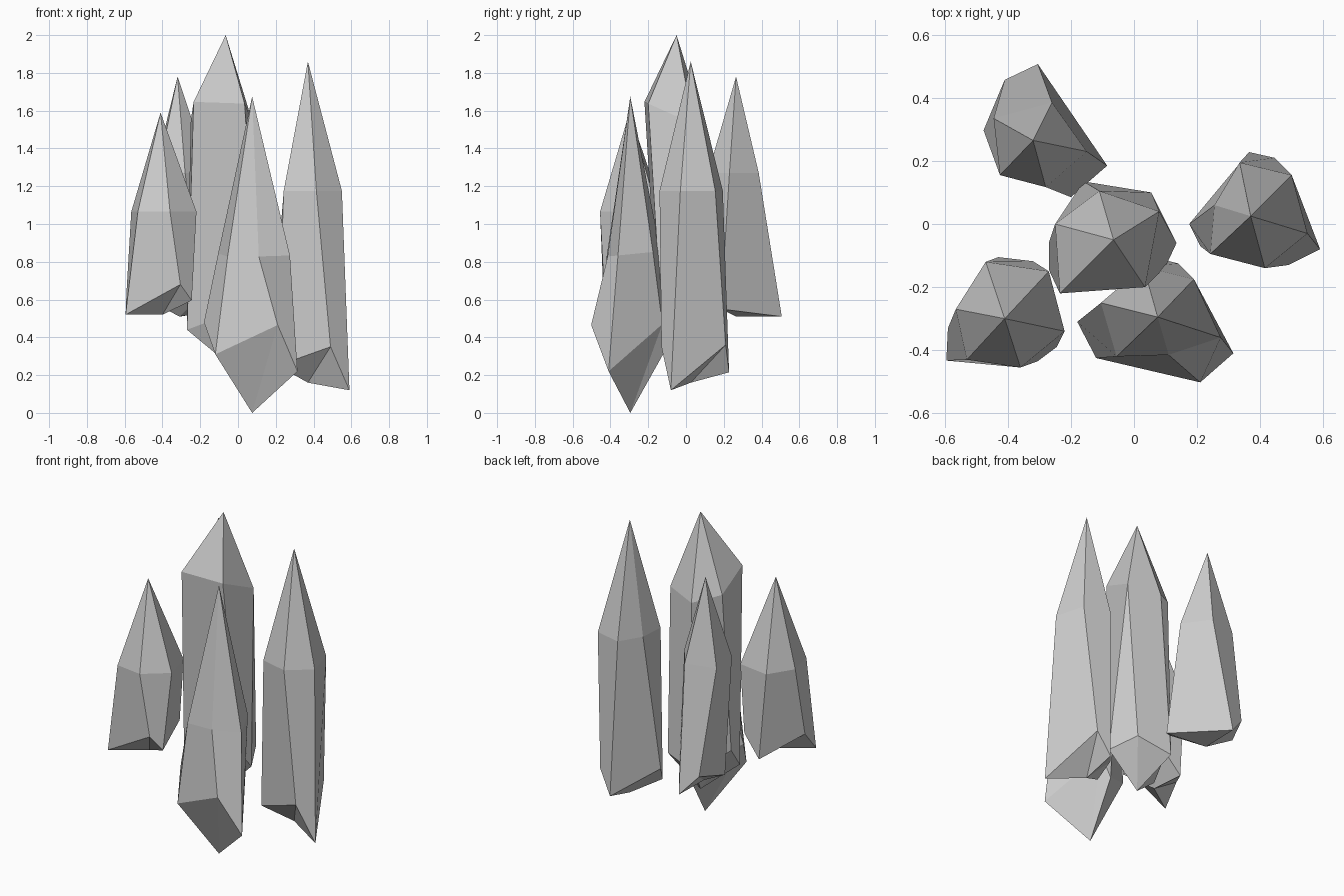
import bpy
import bmesh


def crystal(name, tip, root, shoulder_z, lean, upper, lower):
    """Faceted shard: tip fan, shoulder ring, broken lower ring, root fan.
    lean tilts the shoulder ring along y."""
    bm = bmesh.new()
    top = bm.verts.new(tip)
    base = bm.verts.new(root)
    u = [bm.verts.new((x, y, shoulder_z + lean * (y - tip[1]))) for x, y in upper]
    l = [bm.verts.new(p) for p in lower]
    n = len(u)
    for i in range(n):
        j = (i + 1) % n
        bm.faces.new((u[i], u[j], top))
        bm.faces.new((l[i], l[j], u[j], u[i]))
        bm.faces.new((l[j], l[i], base))
    bmesh.ops.remove_doubles(bm, verts=bm.verts[:], dist=0.001)
    bmesh.ops.recalc_face_normals(bm, faces=bm.faces[:])
    mesh = bpy.data.meshes.new(name)
    bm.to_mesh(mesh)
    bm.free()
    bpy.context.collection.objects.link(bpy.data.objects.new(name, mesh))


# Tall middle shard (five-sided tip)
crystal("center_crystal", (-.065, -.05, 2.0), (-.065, -.05, .27), 1.57, -.45,
        [(.035, -.20), (.08, .04), (.08, .04), (-.11, .105), (-.25, 0), (-.235, -.22)],
        [(.10, -.135, .58), (.135, -.06, .47), (.055, .10, .52),
         (-.16, .135, .46), (-.27, -.06, .56), (-.27, -.145, .44)])

# Front shard, reaching the ground
crystal("front_crystal", (.075, -.295, 1.675), (.075, -.295, 0), .84, .1,
        [(.11, -.415), (.275, -.36), (.19, -.175), (.03, -.135), (-.105, -.25), (-.055, -.42)],
        [(.21, -.502, .465), (.315, -.41, .22), (.14, -.125, .47),
         (.08, -.11, .33), (-.18, -.31, .48), (-.12, -.425, .31)])

# Right shard
crystal("right_crystal", (.37, .025, 1.86), (.37, .025, .16), 1.175, 0,
        [(.415, -.14), (.55, -.03), (.50, .155), (.335, .195), (.255, .06), (.242, -.095)],
        [(.49, -.13, .35), (.59, -.08, .12), (.445, .21, .36),
         (.365, .228, .215), (.175, 0, .35), (.21, -.07, .25)])

# Short left shard
crystal("left_crystal", (-.41, -.30, 1.59), (-.40, -.30, .52), 1.065, 0,
        [(-.36, -.455), (-.22, -.34), (-.27, -.15), (-.47, -.12), (-.565, -.27), (-.53, -.43)],
        [(-.305, -.435, .68), (-.245, -.39, .595), (-.32, -.118, .66),
         (-.43, -.105, .53), (-.59, -.33, .645), (-.595, -.433, .52)])

# Back shard (five-sided, flaring towards its base)
crystal("back_crystal", (-.32, .265, 1.78), (-.31, .265, .51), 1.27, 0,
        [(-.28, .117), (-.15, .23), (-.26, .385), (-.445, .335), (-.425, .155)],
        [(-.20, .085, .62), (-.085, .185, .55), (-.305, .507, .51),
         (-.41, .457, .63), (-.477, .297, .60)])
